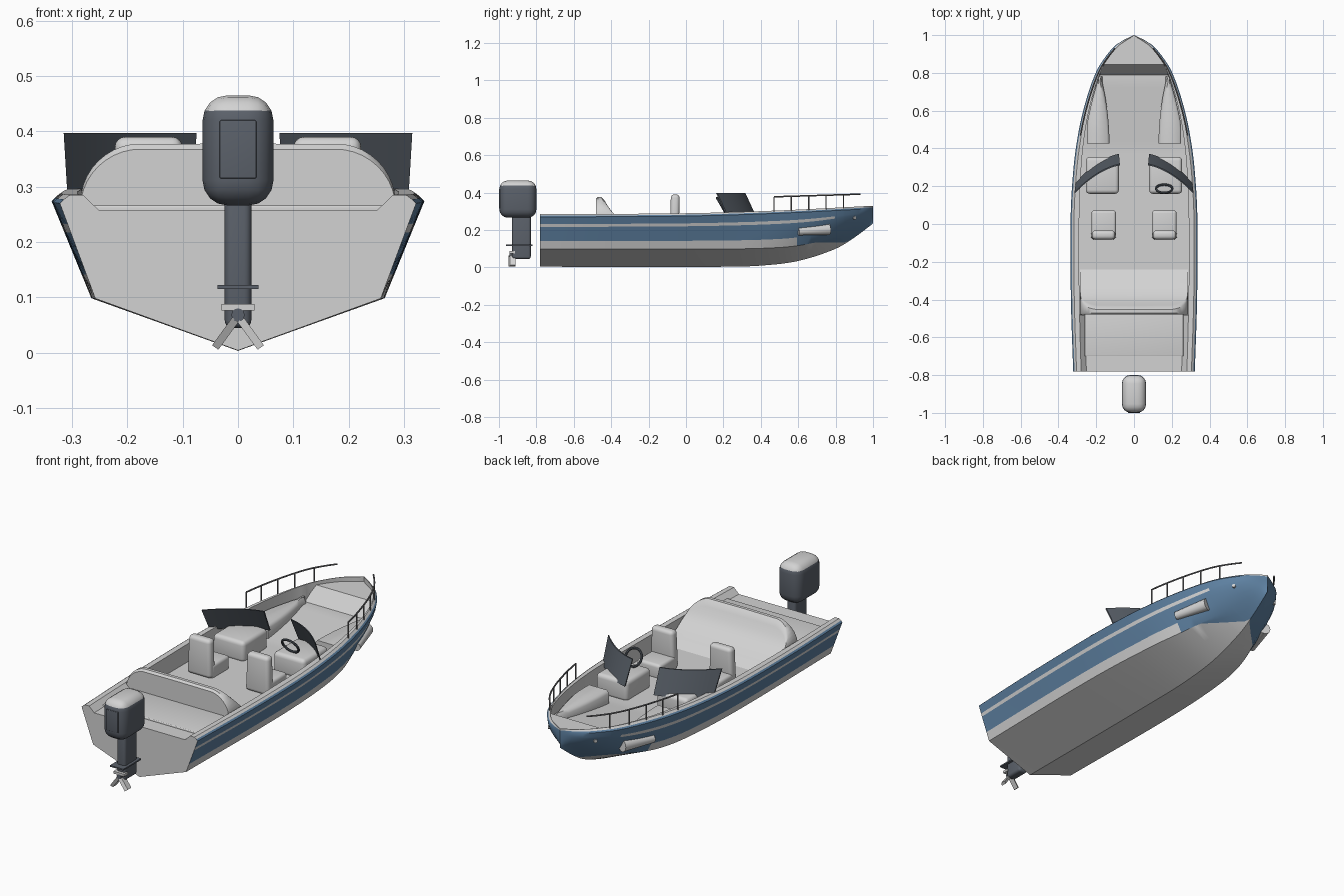
import bpy, bmesh, math
from mathutils import Vector

if "Cube" in bpy.data.objects:
    bpy.data.objects.remove(bpy.data.objects["Cube"], do_unlink=True)


def material(name, r, g, b):
    m = bpy.data.materials.new(name)
    m.use_nodes = True
    m.diffuse_color = (r, g, b, 1)
    m.node_tree.nodes["Principled BSDF"].inputs["Base Color"].default_value = (r, g, b, 1)
    return m


GREY = material("light grey", .65, .65, .65)
BLUE = material("hull blue", .112, .22, .36)
DARK = material("engine charcoal", .105, .12, .145)
GLASS = material("smoked glass", .085, .1, .12)
STEEL = material("rail steel", .18, .18, .19)


def finish(name, bm, mats, rule=None, bevel=0, angle=35):
    bmesh.ops.remove_doubles(bm, verts=bm.verts, dist=.0004)
    bmesh.ops.recalc_face_normals(bm, faces=bm.faces)
    if bevel:
        bmesh.ops.bevel(bm, geom=bm.edges[:], offset=bevel, segments=4,
                        profile=.5, affect='EDGES', clamp_overlap=True)
    if rule:
        for f in bm.faces:
            f.material_index = rule(f.calc_center_median())
    me = bpy.data.meshes.new(name)
    bm.to_mesh(me)
    bm.free()
    ob = bpy.data.objects.new(name, me)
    bpy.context.collection.objects.link(ob)
    for m in mats:
        me.materials.append(m)
    bpy.ops.object.select_all(action='DESELECT')
    ob.select_set(True)
    bpy.context.view_layer.objects.active = ob
    bpy.ops.object.shade_smooth_by_angle(angle=math.radians(angle))


def loft(bm, rings, indices=None):
    """Closed rings joined in order, with both ends capped."""
    vs = [[bm.verts.new(p) for p in r] for r in rings]
    n = len(rings[0])
    for a, b in zip(vs, vs[1:]):
        for i in range(n):
            f = bm.faces.new((a[i], a[(i + 1) % n], b[(i + 1) % n], b[i]))
            if indices:
                f.material_index = indices(i, f.calc_center_median())
    bm.faces.new(vs[0])
    bm.faces.new(vs[-1])


def box(name, x, y, z, mats, bevel=0, lean=0, rule=None, taper=0):
    """Box from ranges; lean shifts the top along y, taper narrows it in x."""
    bm = bmesh.new()
    loft(bm, [[(a, b + d, c) for a, b in
               ((x[0] + t, y[0]), (x[1] - t, y[0]), (x[1] - t, y[1]), (x[0] + t, y[1]))]
              for c, d, t in ((z[0], 0, 0), (z[1], lean, taper))])
    finish(name, bm, mats, rule, bevel)


def tube(name, points, radius, mat, r2=None, sides=8):
    bm = bmesh.new()
    pts = [Vector(p) for p in points]
    rings = []
    for i, p in enumerate(pts):
        d = (pts[min(i + 1, len(pts) - 1)] - pts[max(i - 1, 0)]).normalized()
        u = d.orthogonal().normalized()
        if abs(d.z) < .9:
            u = d.cross(Vector((0, 0, 1))).normalized()
        w = d.cross(u)
        r = radius if i == 0 or r2 is None else r2
        rings.append([p + r * (u * math.cos(k * math.tau / sides) + w * math.sin(k * math.tau / sides))
                      for k in range(sides)])
    loft(bm, rings)
    finish(name, bm, [mat])


def smooth(table):
    """Hermite curve through (position, value) points."""
    def slope(i):
        a, b = table[max(i - 1, 0)], table[min(i + 1, len(table) - 1)]
        return (b[1] - a[1]) / (b[0] - a[0])

    def f(y):
        y = min(max(y, table[0][0]), table[-1][0])
        i = next(k for k in range(len(table) - 1) if y <= table[k + 1][0])
        (a, p), (b, q) = table[i], table[i + 1]
        h, t = b - a, (y - a) / (b - a)
        return ((2*t**3 - 3*t*t + 1) * p + (t**3 - 2*t*t + t) * h * slope(i)
                + (3*t*t - 2*t**3) * q + (t**3 - t*t) * h * slope(i + 1))
    return f


# Hull guide curves along the length
keel_z = smooth([(-.78, .004), (.2, .004), (.4, .01), (.6, .035), (.8, .1), (.9, .16), (1, .235)])
chine_x = smooth([(-.78, .258), (0, .264), (.4, .24), (.6, .198), (.8, .12), (.9, .066), (1, 0)])
chine_z = smooth([(-.78, .098), (.3, .1), (.5, .107), (.6, .117), (.7, .136), (.8, .167), (.9, .204), (1, .25)])
sheer_x = smooth([(-.78, .322), (-.4, .334), (0, .336), (.2, .328), (.4, .308), (.6, .269),
                  (.8, .203), (.9, .14), (.96, .08), (1, 0)])
sheer_z = smooth([(-.78, .27), (0, .275), (.5, .29), (1, .315)])
inset = smooth([(-.78, .042), (.1, .045), (.85, .022), (1, .02)])
WATERLINE = .134


def flank_x(y, t):
    """Half width from chine (t=0) to sheer (t=1), fuller towards the bow."""
    flare = sheer_x(y) - chine_x(y)
    return chine_x(y) + flare * (t + 1.6 * max(0, y - .3) * t * (1 - t))


def side_x(y, z):
    t = (z - chine_z(y)) / (sheer_z(y) - chine_z(y))
    return flank_x(y, min(max(t, 0), 1))


def inner_x(y):
    return sheer_x(y) - min(inset(y), sheer_x(y) * .5)


def deck_z(y):
    if y < -.4805:
        return .258
    return .2 + .035 * min(max((y - .4) / .35, 0), 1) + .07 * min(max((y - .79) / .055, 0), 1)


def section(y):
    kz, cx, cz, sx, sz = keel_z(y), chine_x(y), chine_z(y), sheer_x(y), sheer_z(y)
    paint = min(max((WATERLINE - kz) / (cz - kz), 0), 1)
    half = [(cx * t, kz + (cz - kz) * t) for t in (0, paint / 2, paint, (1 + paint) / 2)]
    half += [(flank_x(y, t), cz + (sz - cz) * t) for t in (0, .25, .5, .69, .78, 1)]
    edge = min(.018, sx * .2)
    half += [(sx - edge * .4, sz + .007), (sx - edge, sz + .015), (inner_x(y), sz + .015)]
    floor = inner_x(y) - .028 if y < -.4805 else min(inner_x(y), max(0, side_x(y, deck_z(y)) - .005))
    half += [(floor, deck_z(y)), (0, deck_z(y))]
    right = [(x, y, z) for x, z in half]
    return right + [(-x, y, z) for x, y, z in right[-2:0:-1]]


def hull_colour(i, c):
    i = min(i, 27 - i)
    if i < 4:
        return 0 if i < 2 else 1
    if i == 4:
        return 0 if c.y < .6 else 1
    if i == 7:
        return 0 if c.y < .8 else 1
    return 1 if i < 10 else 0


bm = bmesh.new()
stations = sorted({-.78 + 1.78 * i / 70 for i in range(71)} | {-.481, -.48, .79, .845, .985, .993})
loft(bm, [section(y) for y in stations], hull_colour)
finish("hull", bm, [GREY, BLUE], angle=30)

# Stern hatch
box("stern_hatch", (-.262, .262), (-.7, -.479), (.24, .266), [GREY], .004)

# Rear bench, its backrest sweeping down into the seat
bench_front = smooth([(.2, -.24), (.22, -.275), (.25, -.335), (.29, -.388), (.34, -.425), (.38, -.447)])
bm = bmesh.new()
rings = []
for k in range(-10, 11):
    a = math.pi / 2 * (1 - abs(k) / 10)
    x = math.copysign(.175 + .11 * math.cos(a), k) if k else 0
    h = .27 + .108 * math.sin(a)
    front = [(x, bench_front(z), z) for z in [.2 + (h - .2) * j / 12 for j in range(12)]]
    rings.append(front + [(x, bench_front(h) - .008, h), (x, -.47, h), (x, -.48, h - .01), (x, -.48, .2)])
loft(bm, rings)
finish("rear_bench", bm, [GREY], angle=40)

for s, side in ((1, "right"), (-1, "left")):
    def span(a, b):
        return sorted((a * s, b * s))

    # Helm seats and consoles
    box(side + "_seat_cushion", span(.095, .225), (-.07, .072), (.19, .265), [GREY], .015)
    box(side + "_seat_back", span(.095, .228), (-.085, -.038), (.2, .39), [GREY], .018, lean=.004, taper=.006)
    box(side + "_console", span(.08, .255), (.16, .355), (.19, .295), [GREY], .02)

    # Bow lounge cushions following the hull side
    bm = bmesh.new()
    rings = []
    for k in range(10):
        y = .425 + .355 * k / 9
        a = .13 + .045 * (k / 9) ** 2
        b = min(.25, inner_x(y) - .004)
        base = deck_z(y) - .005
        low = min(b, side_x(y, base) - .01)
        rings.append([(s * x, y, z) for x, z in
                      ((min(a, low - .01), base), (a, .253), (a + .012, .267), (b - .01, .267), (b, .257),
                       (low, base))])
    loft(bm, rings)
    finish(side + "_bow_cushion", bm, [GREY], angle=50)

    # Curved windshield
    bm = bmesh.new()
    rings = []
    for k in range(11):
        u = k / 10
        drop = .05 * u + .1 * u * u
        x, y = s * (.08 + .228 * u), .372 - drop
        tx, ty = s * (.075 + .24 * u), .318 - drop
        rings.append([(x, y, .28), (tx, ty, .397), (tx, ty - .007, .397), (x, y - .007, .28)])
    loft(bm, rings)
    finish(side + "_windshield", bm, [GLASS])

    # Bow rail on posts
    def rail(y, z):
        return (s * (sheer_x(y) - .014), y, z)

    def top(y):
        return .378 + .03 * (y - .47)
    tube(side + "_bow_rail", [rail(y, top(y)) for y in [.47 + .46 * k / 14 for k in range(15)]], .004, STEEL)
    for k in range(5):
        y = .47 + .093 * k
        tube(side + "_rail_post", [rail(y, sheer_z(y)), rail(y, top(y))], .0035, STEEL)

    # Tapered pod and tow eye on the bow flank
    tube(side + "_flank_pod", [(s * side_x(.6, .192), .6, .192),
                               (s * (side_x(.765, .204) + .004), .765, .204)], .02, GREY, .03, 16)
    x = side_x(.9, .265)
    tube(side + "_tow_eye", [(s * (x - .01), .893, .265), (s * (x + .006), .904, .265)], .009, GREY)

# Steering wheel and column
bpy.ops.mesh.primitive_torus_add(major_radius=.043, minor_radius=.006, major_segments=28,
                                 minor_segments=8, location=(.16, .187, .335),
                                 rotation=(math.radians(-60), 0, 0))
wheel = bpy.context.object
wheel.name = "steering_wheel"
wheel.data.materials.append(GLASS)
bpy.ops.object.shade_smooth_by_angle(angle=math.radians(40))

# Outboard engine: cowl, rear panel, leg and plates
box("engine_cowl", (-.064, .064), (-.998, -.8), (.266, .465), [DARK, GREY], .045,
    rule=lambda c: 1 if c.z > .432 else 0)
box("cowl_rear_panel", (-.033, .033), (-1, -.992), (.315, .42), [DARK], .002)
box("engine_leg", (-.024, .024), (-.93, -.83), (.045, .285), [DARK], .013)
box("cavitation_plate", (-.037, .037), (-.962, -.82), (.115, .122), [DARK])

# Propeller with two blades and a crosswise fin
tube("propeller_hub", [(0, -.915, .068), (0, -.945, .068)], .012, DARK, sides=12)
box("propeller_fin", (-.03, .03), (-.945, -.915), (.076, .088), [GREY])
for angle in (-36, 36):
    a = math.radians(angle)
    d, w = Vector((math.sin(a), 0, -math.cos(a))), Vector((math.cos(a), 0, math.sin(a)))
    base = Vector((0, -.93, .066))
    bm = bmesh.new()
    loft(bm, [[base + d * r + w * (p * .007) + Vector((0, q * .014 + p * .004, 0))
               for p, q in ((-1, -1), (1, -1), (1, 1), (-1, 1))] for r in (.008, .07)])
    finish("propeller_blade", bm, [GREY])
